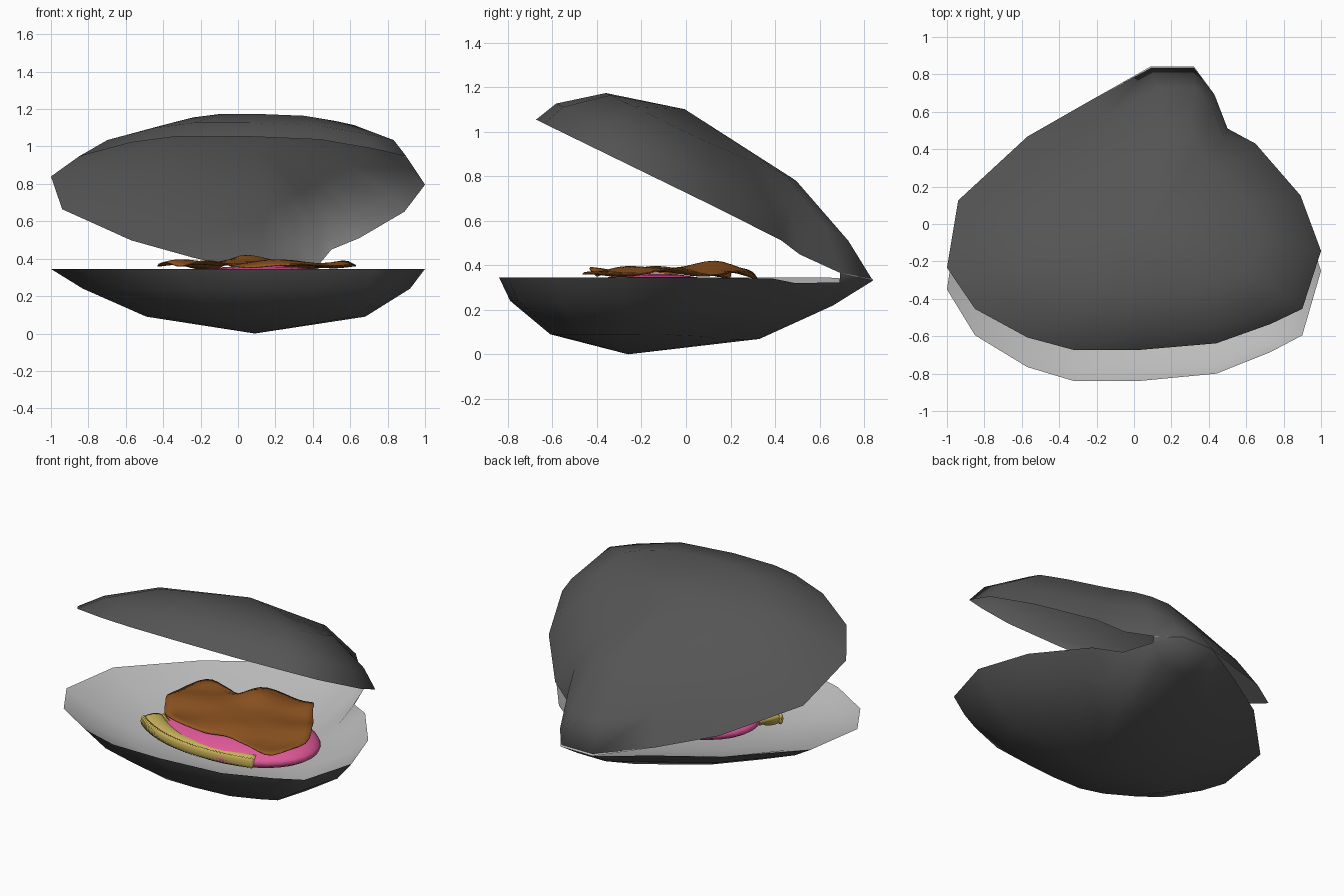
import bpy, bmesh, math
from mathutils import Vector

if "Cube" in bpy.data.objects:
    bpy.data.objects.remove(bpy.data.objects["Cube"])

def material(name, rgb):
    m = bpy.data.materials.new(name)
    m.diffuse_color = (*rgb, 1)
    m.use_nodes = True
    m.node_tree.nodes["Principled BSDF"].inputs["Base Color"].default_value = m.diffuse_color
    return m

DARK = material("shell_dark", (0.09, 0.09, 0.09))
PEARL = material("shell_pale", (0.5, 0.5, 0.5))
PINK = material("body_pink", (0.75, 0.1, 0.32))
BROWN = material("mantle_brown", (0.28, 0.09, 0.015))
YELLOW = material("gill_yellow", (0.6, 0.46, 0.1))

def finish(name, bm, mat):
    me = bpy.data.meshes.new(name)
    bm.to_mesh(me)
    bm.free()
    for p in me.polygons:
        p.use_smooth = True
    me.materials.append(mat)
    ob = bpy.data.objects.new(name, me)
    bpy.context.collection.objects.link(ob)
    return ob

def bridge(bm, a, b):
    n = len(a)
    for i in range(n):
        j = (i + 1) % n
        bm.faces.new((a[i], a[j], b[j], b[i]))

# Shell outline, seen from above
RIM = [(-1, -.35), (-.85, -.595), (-.57, -.765), (-.32, -.84), (.02, -.84), (.44, -.8),
       (.73, -.685), (.9, -.595), (1, -.25), (.89, .08), (.65, .39), (.5, .49), (.43, .69),
       (.32, .84), (.09, .84), (-.24, .64), (-.57, .43), (-.94, .05)]
# Rim dips beside the beak, and the filled-out hollow next to it
LOWER_DIP = {10: .005, 11: .025, 12: .022, 13: .014, 14: .014}
UPPER_DIP = {10: -.005, 11: -.025, 12: -.02, 13: .015, 14: .015}
FILL = {11: .03, 12: .02}
ANGLE = math.radians(26)

def place_lower(x, y, w):
    return (x, y, .345 - w)

def place_upper(x, y, w):
    # rotate the mirrored valve open around the hinge
    u, c, s = .84 - y, math.cos(ANGLE), math.sin(ANGLE)
    return (x, .836 - (u * c - w * s), .318 + u * s + w * c)

def valve(bm, place, depths, flip, dips):
    d1, d2, d3 = depths
    rings = [[bm.verts.new(place(x, y, dips.get(i, 0))) for i, (x, y) in enumerate(RIM)]]
    for sx, cx, sy, cy, d, fill in ((.875, .045, .863, -.065, d1, 1), (.585, .095, .56, -.14, d2, .3)):
        rings.append([bm.verts.new(place(cx + sx * x, cy + sy * y,
                                         d + .025 * max(y, 0) + fill * FILL.get(i, 0)))
                      for i, (x, y) in enumerate(RIM)])
    tip = bm.verts.new(place(.09, -.26, d3))
    start = len(bm.faces)
    for a, b in zip(rings, rings[1:]):
        bridge(bm, a, b)
    last = rings[-1]
    for i in range(len(last)):
        bm.faces.new((last[i], last[(i + 1) % len(last)], tip))
    if flip:
        bm.faces.ensure_lookup_table()
        bmesh.ops.reverse_faces(bm, faces=bm.faces[start:])
    return rings[0]

# Dark outside, with a web joining the valves at the beak
bm = bmesh.new()
low = valve(bm, place_lower, (.105, .255, .345), True, LOWER_DIP)
up = valve(bm, place_upper, (.105, .245, .335), False, UPPER_DIP)
for i in (12, 13):
    bm.faces.new((low[i], low[i + 1], up[i + 1], up[i]))
bmesh.ops.remove_doubles(bm, verts=low[13:15] + up[13:15], dist=.02)
finish("shell_outside", bm, DARK)

# Pale lining of both valves
bm = bmesh.new()
valve(bm, place_lower, (.065, .165, .24), False, LOWER_DIP)
valve(bm, place_upper, (.065, .165, .24), True, UPPER_DIP)
finish("shell_lining", bm, PEARL)

# Soft body
bm = bmesh.new()
bmesh.ops.create_uvsphere(bm, u_segments=32, v_segments=16, radius=1)
for v in bm.verts:
    x, y, z = v.co
    v.co = (.13 + .52 * x, -.15 + .36 * y, .265 + .098 * z)
finish("soft_body", bm, PINK)

# Mantle: ragged wavy sheet over the body
EDGE = [(-.29, -.34), (-.36, -.24), (-.43, -.08), (-.35, .17), (-.22, .2), (-.1, .17), (-.02, .26),
        (.17, .32), (.34, .29), (.41, .19), (.53, .02), (.63, -.2), (.56, -.45), (.35, -.43),
        (.18, -.39), (0, -.41), (-.16, -.43)]

def edge_point(t):
    # Catmull-Rom through the outline
    n = len(EDGE)
    i = int(t)
    f = t - i
    p = [Vector(EDGE[(i + k) % n]) for k in (-1, 0, 1, 2)]
    return .5 * (2 * p[1] + (p[2] - p[0]) * f + (2 * p[0] - 5 * p[1] + 4 * p[2] - p[3]) * f * f
                 + (3 * p[1] - p[0] - 3 * p[2] + p[3]) * f ** 3)

def mantle_z(x, y, r):
    z = .385 - .022 * r * r
    bump = .03 * math.exp(-((x - .02) ** 2 + (y - .15) ** 2) / .015)
    return z + bump + r * (.016 * math.sin(13 * x + 5 * y) + .013 * math.sin(16 * y - 9 * x + 1))

bm = bmesh.new()
centre = Vector((.1, -.09))
rings = []
for k in range(10, 0, -1):
    ring = []
    for i in range(68):
        p = centre.lerp(edge_point(i / 4), k / 10)
        ring.append(bm.verts.new((p.x, p.y, mantle_z(p.x, p.y, k / 10))))
    rings.append(ring)
for a, b in zip(rings, rings[1:]):
    bridge(bm, a, b)
mid = bm.verts.new((centre.x, centre.y, mantle_z(centre.x, centre.y, 0)))
for i in range(68):
    bm.faces.new((rings[-1][i], rings[-1][(i + 1) % 68], mid))
bmesh.ops.recalc_face_normals(bm, faces=bm.faces[:])
mantle = finish("mantle", bm, BROWN)
mod = mantle.modifiers.new("thickness", 'SOLIDIFY')
mod.thickness = .006
mod.offset = 0

# Gill: curved flattened strip with a ribbed border on each side
def gill_strip(name, shift, width, height, z, ridge, steps):
    a, b, c = Vector((-.42, -.28)), Vector((-.12, -.54)), Vector((.42, -.42))
    bm = bmesh.new()
    rings = []
    for i in range(steps + 1):
        t = i / steps
        p = (1 - t) ** 2 * a + 2 * t * (1 - t) * b + t * t * c
        d = (2 * (1 - t) * (b - a) + 2 * t * (c - b)).normalized()
        side = Vector((d.y, -d.x))
        taper = 1 - .45 * t
        q = 1 + ridge * (i % 2)
        ring = []
        for k in range(12):
            g = math.tau * k / 12
            s = p + side * (shift * taper + width * taper * q * math.cos(g))
            ring.append(bm.verts.new((s.x, s.y, z + height * q * math.sin(g))))
        rings.append(ring)
    for m, n in zip(rings, rings[1:]):
        bridge(bm, m, n)
    bm.faces.new(rings[0])
    bm.faces.new(rings[-1])
    bmesh.ops.recalc_face_normals(bm, faces=bm.faces[:])
    return finish(name, bm, YELLOW)

gill_strip("gill", 0, .07, .035, .275, 0, 30)
gill_strip("gill_outer_border", .062, .014, .028, .272, .3, 90)
gill_strip("gill_inner_border", -.062, .012, .026, .275, .3, 90)
